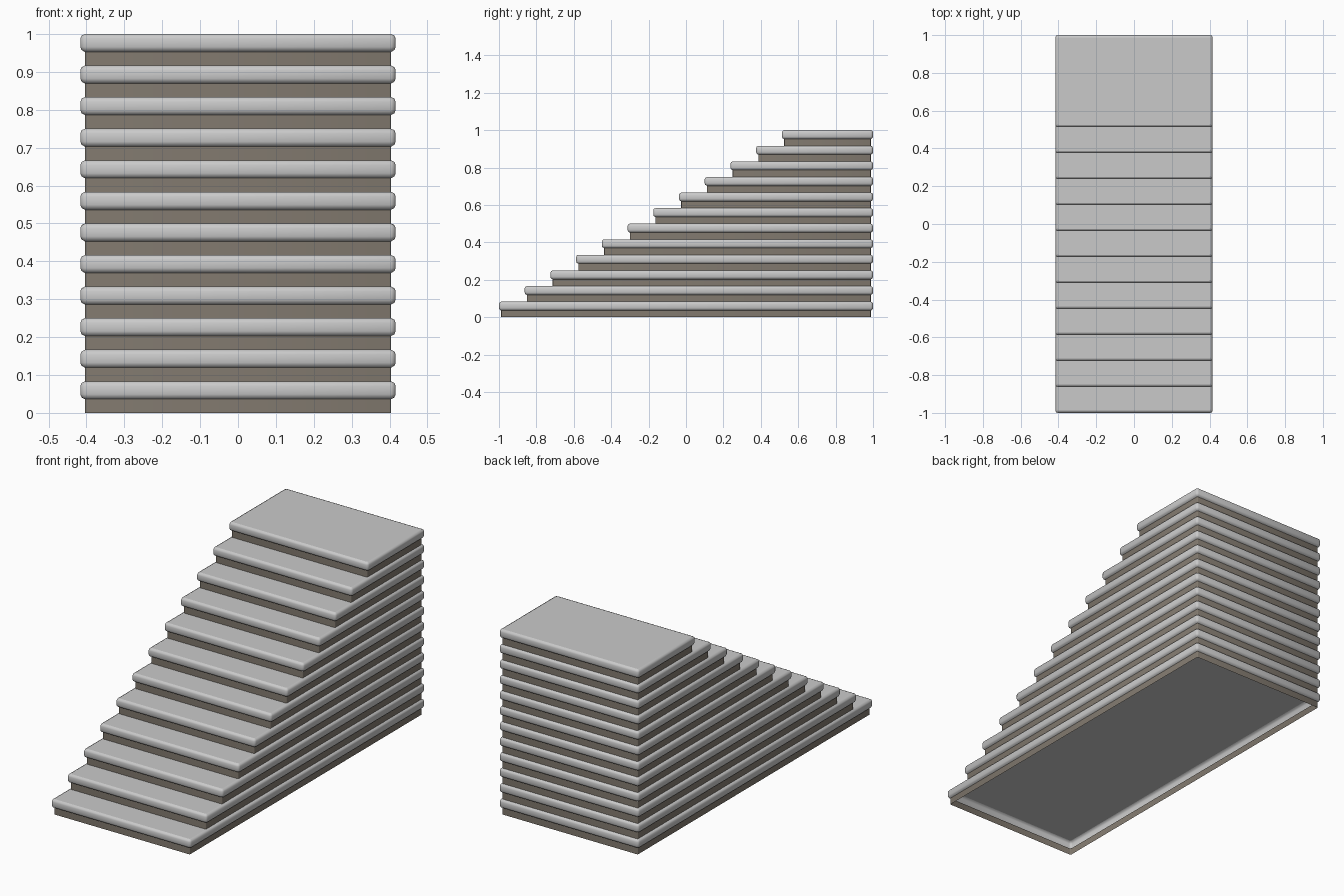
import bpy, bmesh, math

if "Cube" in bpy.data.objects:
    bpy.data.objects.remove(bpy.data.objects["Cube"])

STEPS = 12
RISE = 1 / STEPS
RUN = 0.1375
HALF_W, BACK = 0.416, 1.0
INSET = 0.012

# (inset, height) up the edge of a riser and of a rounded tread
RISER = [(INSET, 0), (INSET, 0.036)]
TREAD = [(INSET, 0.036), (0.003, 0.041), (0, 0.049),
         (0, 0.071), (0.003, 0.079), (0.012, RISE)]


def material(name, rgb):
    m = bpy.data.materials.new(name)
    m.diffuse_color = (*rgb, 1)
    m.use_nodes = True
    m.node_tree.nodes["Principled BSDF"].inputs["Base Color"].default_value = m.diffuse_color
    return m


stone = material("grey tread", (0.59, 0.59, 0.59))
brown = material("brown riser", (0.225, 0.195, 0.16))


def rounded_ring(bm, front, inset, z, r):
    """Rectangle outline with small rounded corners."""
    w, y0, y1 = HALF_W - inset - r, front + inset + r, BACK - inset - r
    corners = [(w, y1, 0), (-w, y1, 90), (-w, y0, 180), (w, y0, 270)]
    ring = []
    for cx, cy, start in corners:
        for k in range(3):
            a = math.radians(start + 45 * k)
            ring.append(bm.verts.new((cx + r * math.cos(a),
                                      cy + r * math.sin(a), z)))
    return ring


def shell(name, front, z, profile, r, mat, cap):
    """Sweep a profile round the step outline, open underneath."""
    bm = bmesh.new()
    rings = [rounded_ring(bm, front, ins, z + h, max(r - ins / 2, 0.003))
             for ins, h in profile]
    n = len(rings[0])
    for lo, hi in zip(rings, rings[1:]):
        for k in range(n):
            j = (k + 1) % n
            bm.faces.new((lo[k], lo[j], hi[j], hi[k])).smooth = True
    if cap:
        top = bm.faces.new(rings[-1])
        for e in top.edges:
            e.smooth = False
    me = bpy.data.meshes.new(name)
    bm.to_mesh(me)
    bm.free()
    me.materials.append(mat)
    ob = bpy.data.objects.new(name, me)
    bpy.context.collection.objects.link(ob)


for i in range(STEPS):
    front = -1 + i * RUN
    # recessed riser band
    shell(f"riser_{i + 1}", front, i * RISE, RISER, 0.010, brown, False)
    # hollow tread with a rounded rim, running to the back
    shell(f"tread_{i + 1}", front, i * RISE, TREAD, 0.012, stone, True)
